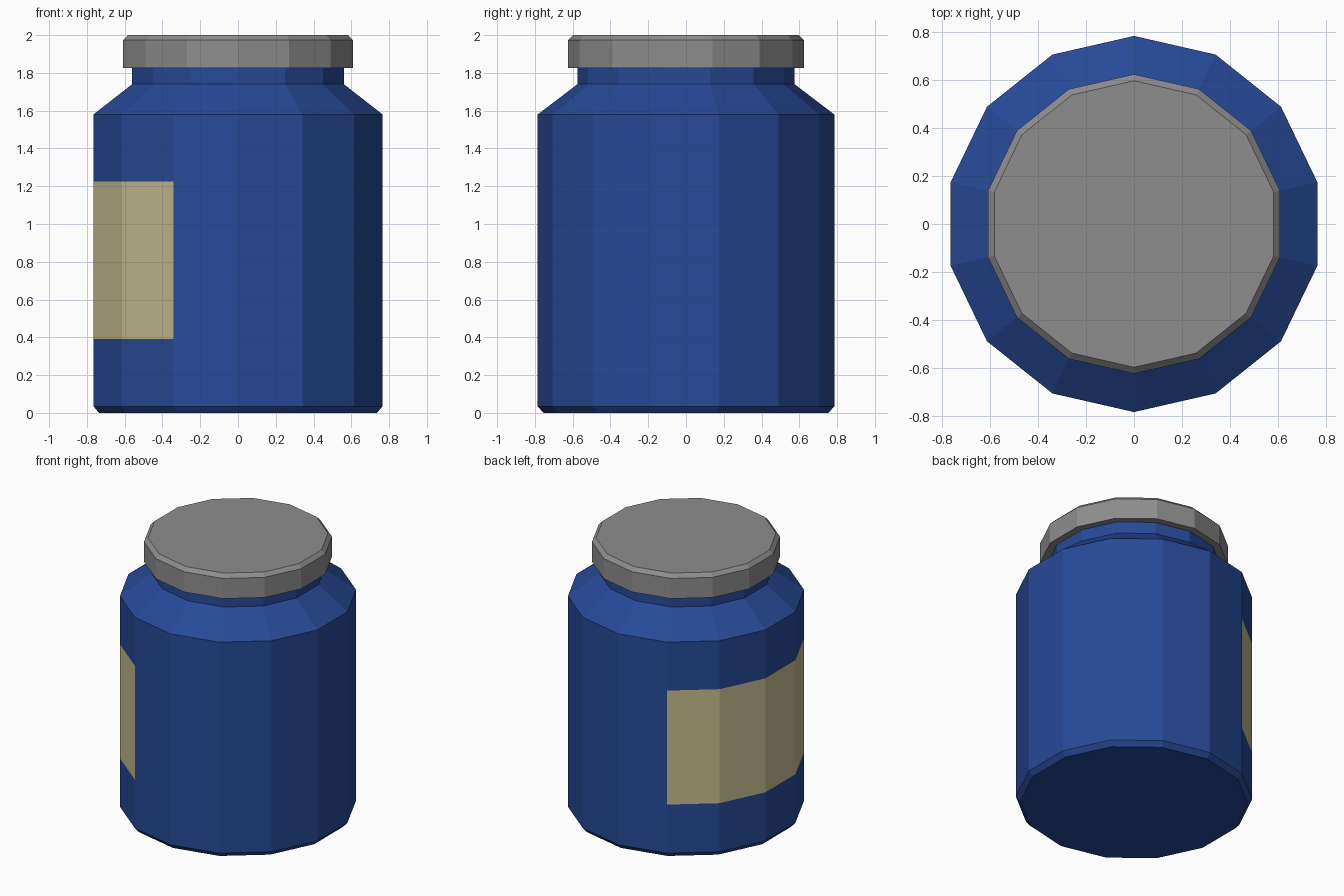
import bpy
import bmesh
import math

SIDES = 14

if "Cube" in bpy.data.objects:
    bpy.data.objects.remove(bpy.data.objects["Cube"], do_unlink=True)


def make_material(name, color):
    mat = bpy.data.materials.new(name)
    mat.use_nodes = True
    rgba = (*color, 1.0)
    mat.diffuse_color = rgba
    mat.node_tree.nodes["Principled BSDF"].inputs["Base Color"].default_value = rgba
    return mat


def lathe(name, profile, materials, pick=lambda center: 0):
    """Turn a (radius, height) profile into a closed, faceted solid."""
    bm = bmesh.new()
    rings = []
    for r, z in profile:
        angles = [math.pi / 2 + math.tau * i / SIDES for i in range(SIDES)]
        rings.append([bm.verts.new((r * math.cos(a), r * math.sin(a), z)) for a in angles])
    for low, high in zip(rings, rings[1:]):
        for i in range(SIDES):
            j = (i + 1) % SIDES
            bm.faces.new((low[i], low[j], high[j], high[i]))
    bm.faces.new(rings[0][::-1])
    bm.faces.new(rings[-1])
    for face in bm.faces:
        face.material_index = pick(face.calc_center_median())
    mesh = bpy.data.meshes.new(name)
    bm.to_mesh(mesh)
    bm.free()
    for mat in materials:
        mesh.materials.append(mat)
    obj = bpy.data.objects.new(name, mesh)
    bpy.context.collection.objects.link(obj)
    return obj


blue = make_material("jar blue", (0.02, 0.068, 0.31))
cream = make_material("label cream", (0.56, 0.51, 0.28))
grey = make_material("lid grey", (0.27, 0.27, 0.27))

# Jar body: bevelled base, straight wall, sloped shoulder and neck
LABEL_LOW, LABEL_HIGH = 0.39, 1.225


def label_rule(c):
    """Label covers the five wall faces on the -x side."""
    return int(LABEL_LOW < c.z < LABEL_HIGH and c.x < -0.4)


lathe("jar_body", [(0.755, 0), (0.785, 0.035), (0.785, LABEL_LOW), (0.785, LABEL_HIGH),
                   (0.785, 1.58), (0.575, 1.74), (0.575, 1.83)],
      [blue, cream], label_rule)

# Lid: wide disc with a bevelled top rim
lathe("lid", [(0.625, 1.825), (0.625, 1.973), (0.598, 2.0)], [grey])
